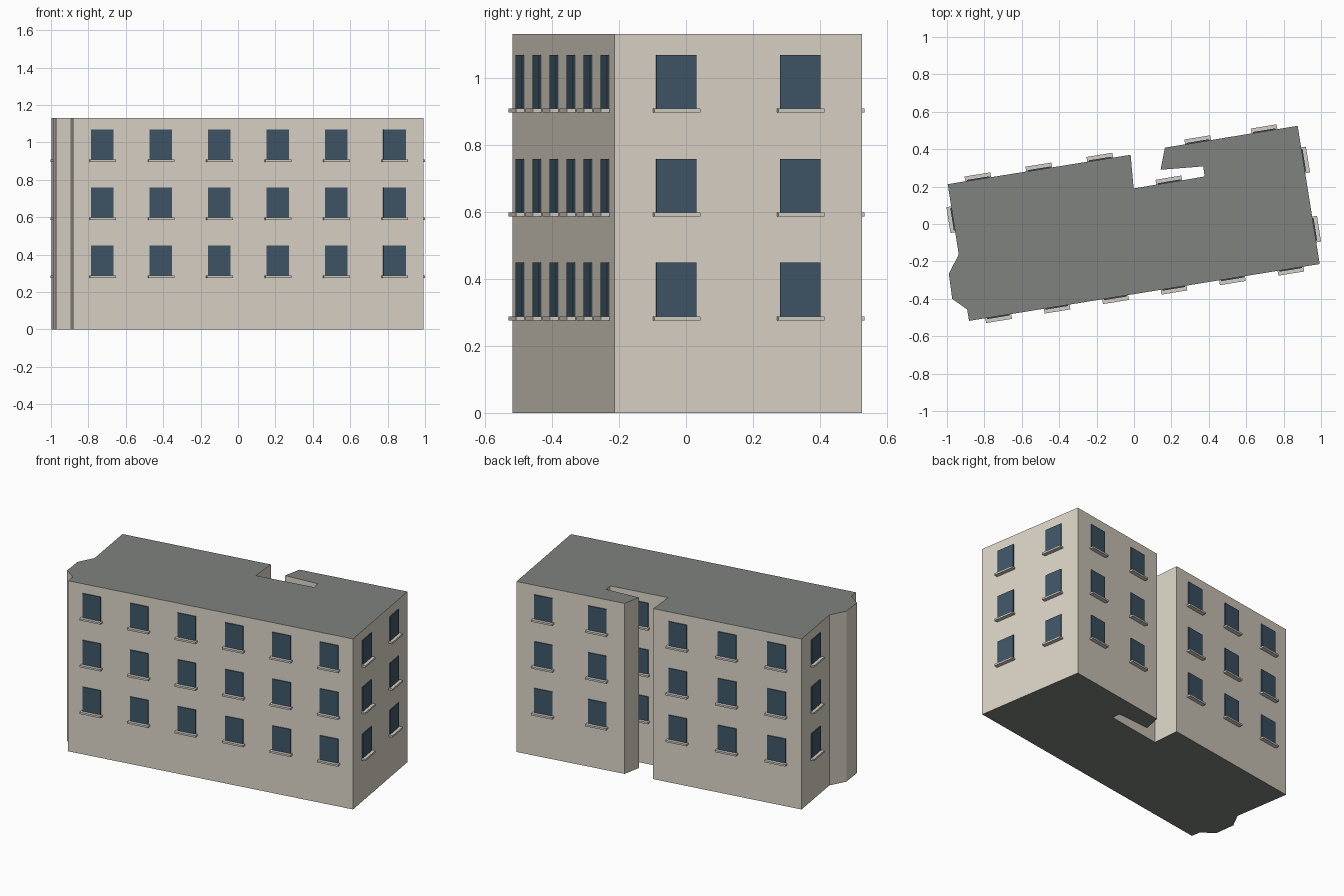
import bpy, bmesh
from mathutils import Vector, Matrix

if "Cube" in bpy.data.objects:
    bpy.data.objects.remove(bpy.data.objects["Cube"])

H = 1.13
FLOORS = [0.368, 0.678, 0.988]     # window centre heights
WIN_W, WIN_H = 0.122, 0.16

# footprint, counter-clockwise: (x, y, windows on the wall starting here)
PLAN = [
    (-0.882, -0.518, 6), (0.993, -0.214, 2), (0.875, 0.525, 2),
    (0.165, 0.408, 0), (0.142, 0.29, 0), (0.37, 0.308, 0),
    (0.378, 0.254, 1), (-0.002, 0.19, 0), (-0.018, 0.37, 3),
    (-0.996, 0.213, 1), (-0.937, -0.163, 0), (-0.99, -0.266, 0),
    (-0.972, -0.4, 0), (-0.892, -0.457, 0),
]


def material(name, rgb):
    m = bpy.data.materials.new(name)
    m.diffuse_color = (*rgb, 1)
    m.use_nodes = True
    m.node_tree.nodes["Principled BSDF"].inputs["Base Color"].default_value = m.diffuse_color
    return m


def finish(bm, name, *mats):
    me = bpy.data.meshes.new(name)
    bm.to_mesh(me)
    bm.free()
    for m in mats:
        me.materials.append(m)
    ob = bpy.data.objects.new(name, me)
    bpy.context.collection.objects.link(ob)
    return ob


wall = material("wall", (0.72, 0.67, 0.58))
roof = material("roof", (0.21, 0.225, 0.205))
glass = material("glass", (0.05, 0.095, 0.14))
stone = material("stone", (0.66, 0.63, 0.57))

# building body: extruded footprint with a flat grey roof
bm = bmesh.new()
base = bm.faces.new([bm.verts.new((x, y, 0)) for x, y, n in PLAN])
top = bmesh.ops.extrude_face_region(bm, geom=[base], use_keep_orig=True)["geom"]
bmesh.ops.translate(bm, vec=(0, 0, H),
                    verts=[v for v in top if isinstance(v, bmesh.types.BMVert)])
bmesh.ops.recalc_face_normals(bm, faces=bm.faces)
for f in bm.faces:
    f.material_index = 1 if abs(f.normal.z) > 0.5 else 0
finish(bm, "building_body", wall, roof)


def box(bm, wall_frame, along, z, w, h, d0, d1):
    """Box on a wall: d0..d1 is the distance outwards."""
    m = (wall_frame @ Matrix.Translation((along, (d0 + d1) / 2, z))
         @ Matrix.Diagonal((w, d1 - d0, h, 1)))
    bmesh.ops.create_cube(bm, size=1, matrix=m)


# windows and sills, evenly spaced along each wall
panes, sills = bmesh.new(), bmesh.new()
for i, (x, y, n) in enumerate(PLAN):
    a = Vector((x, y, 0))
    b = Vector((*PLAN[(i + 1) % len(PLAN)][:2], 0))
    t = (b - a).normalized()
    out = Vector((t.y, -t.x, 0))
    frame = Matrix.Translation(a) @ Matrix((t, out, (0, 0, 1))).transposed().to_4x4()
    for k in range(n):
        s = (b - a).length * (k + 0.5) / n
        for z in FLOORS:
            box(panes, frame, s, z, WIN_W, WIN_H, -0.004, 0.006)
            box(sills, frame, s, z - WIN_H / 2 - 0.006, 0.14, 0.012, 0, 0.026)
for b, name, mat in ((panes, "window_panes", glass), (sills, "window_sills", stone)):
    bmesh.ops.recalc_face_normals(b, faces=b.faces)
    finish(b, name, mat)
